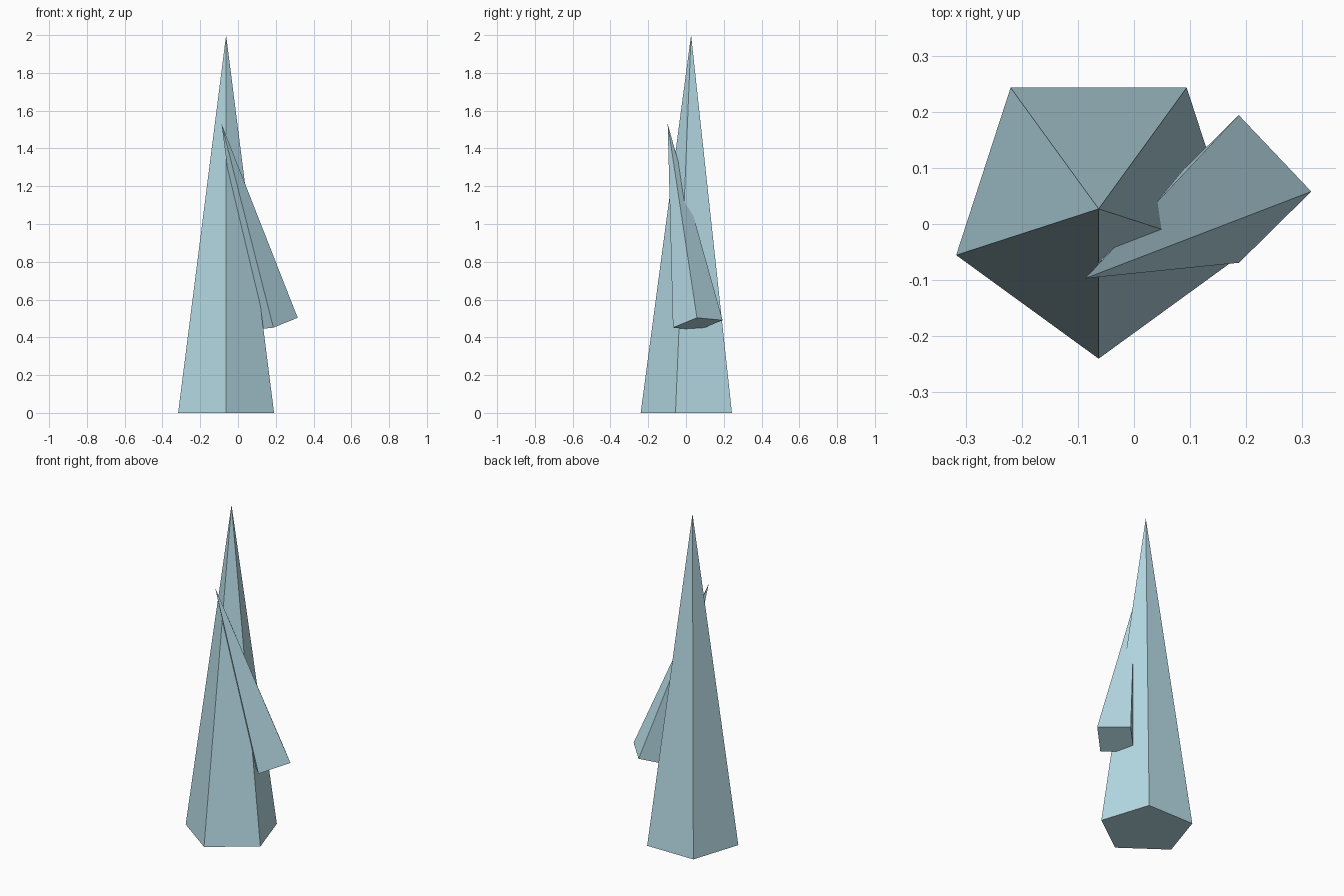
import bpy
import math
from mathutils import Matrix, Vector

if "Cube" in bpy.data.objects:
    bpy.data.objects.remove(bpy.data.objects["Cube"])

mat = bpy.data.materials.new("pale_blue_crystal")
mat.diffuse_color = (0.48, 0.72, 0.80, 1)
mat.use_nodes = True
mat.node_tree.nodes["Principled BSDF"].inputs["Base Color"].default_value = mat.diffuse_color


def spike(name, sides, radius, base, tip, corner):
    """Pointed crystal from base centre to tip, one base corner facing 'corner'."""
    base, tip = Vector(base), Vector(tip)
    z = (tip - base).normalized()
    y = Vector(corner)
    y = (y - z * y.dot(z)).normalized()
    x = y.cross(z)
    bpy.ops.mesh.primitive_cone_add(vertices=sides, radius1=radius, radius2=0,
                                    depth=(tip - base).length)
    ob = bpy.context.object
    ob.name = name
    rot = Matrix((x, y, z)).transposed().to_4x4()
    ob.matrix_world = Matrix.Translation((base + tip) / 2) @ rot
    ob.data.materials.append(mat)
    return ob


# Tall five-sided crystal
spike("main_crystal", 5, 0.267, (-0.063, 0.027, 0), (-0.063, 0.027, 2), (0, -1, 0))

# Smaller four-sided crystal leaning through it
spike("side_crystal", 4, 0.133, (0.187, 0.0625, 0.471), (-0.087, -0.097, 1.53),
      (0.128, -0.005, 0.035))

# Turn the main crystal so one base corner points to the front
main = bpy.data.objects["main_crystal"]
low = min((main.matrix_world @ v.co for v in main.data.vertices if v.co.z < 0),
          key=lambda p: p.y)
turn = -math.pi / 2 - math.atan2(low.y - 0.027, low.x + 0.063)
main.matrix_world = main.matrix_world @ Matrix.Rotation(turn, 4, 'Z')
